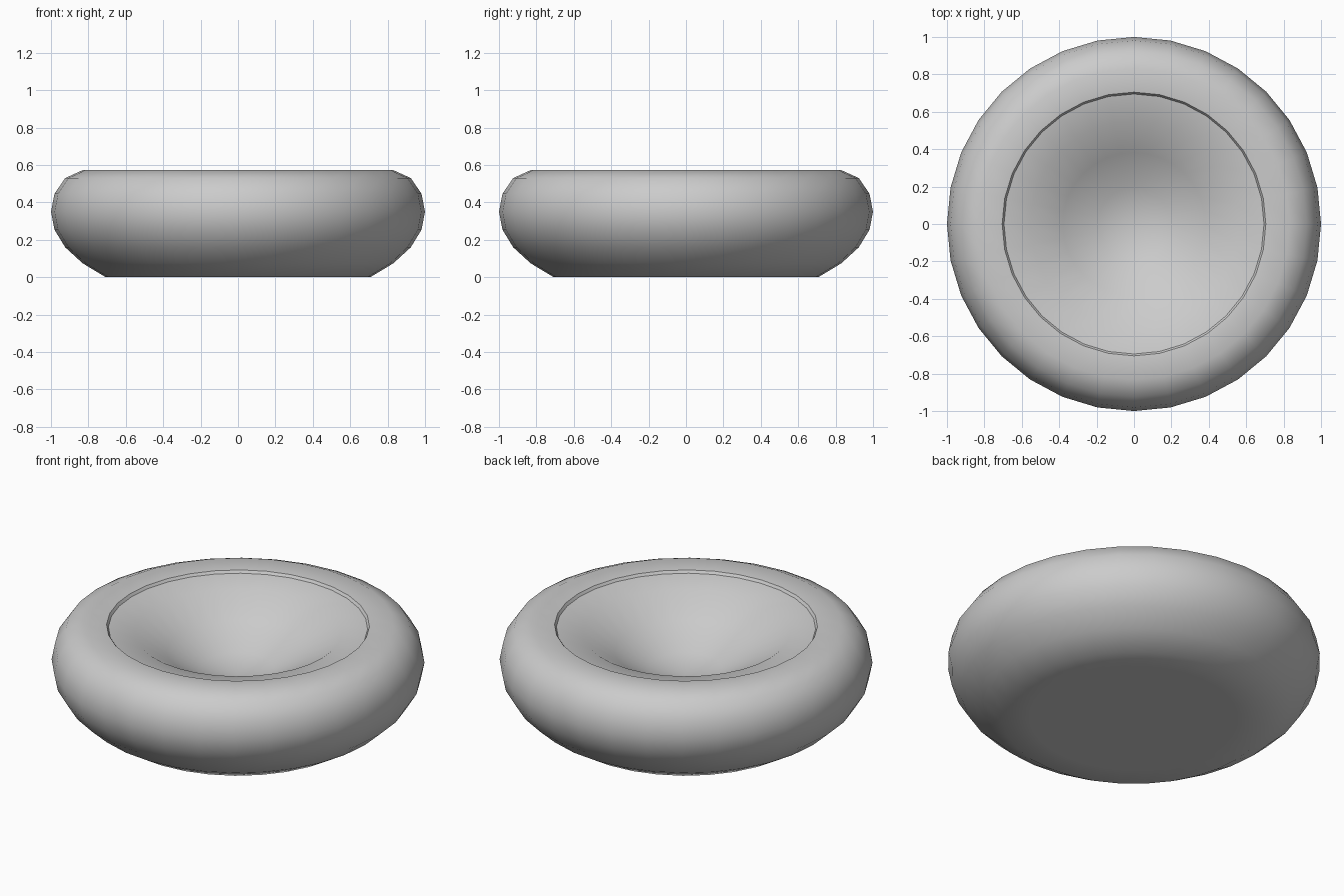
import bpy, bmesh, math

if "Cube" in bpy.data.objects:
    bpy.data.objects.remove(bpy.data.objects["Cube"])

SEGMENTS = 32

# Radii follow the rings of a 16-ring sphere
def ring(k):
    return math.sin(k * math.pi / 16)

# Profile (radius, height): flat base, round flank, soft rim, seam, sunken seat
profile = [(ring(k), 0.0) for k in range(1, 5)]
profile += [(ring(5), 0.075), (ring(6), 0.16), (ring(7), 0.253), (1.0, 0.35)]
profile += [(ring(7), 0.447), (ring(6), 0.53), (ring(5), 0.572)]
profile += [(0.705, 0.56), (0.695, 0.545)]
profile += [(ring(3), 0.518), (ring(2), 0.41), (ring(1), 0.31)]
BASE_Z, SEAT_Z = 0.0, 0.27

bm = bmesh.new()
rings = []
for r, z in profile:
    rings.append([bm.verts.new((r * math.cos(a), r * math.sin(a), z))
                  for a in (2 * math.pi * i / SEGMENTS for i in range(SEGMENTS))])
bottom = bm.verts.new((0, 0, BASE_Z))
seat = bm.verts.new((0, 0, SEAT_Z))

# Skin between rings, with triangle fans at both poles
for i in range(SEGMENTS):
    j = (i + 1) % SEGMENTS
    bm.faces.new((bottom, rings[0][j], rings[0][i]))
    bm.faces.new((seat, rings[-1][i], rings[-1][j]))
    for a, b in zip(rings, rings[1:]):
        bm.faces.new((a[i], a[j], b[j], b[i]))
bmesh.ops.recalc_face_normals(bm, faces=bm.faces)

mesh = bpy.data.meshes.new("round_cushion")
bm.to_mesh(mesh)
bm.free()
cushion = bpy.data.objects.new("round_cushion", mesh)
bpy.context.collection.objects.link(cushion)

# Smooth skin, crisp seam
bpy.context.view_layer.objects.active = cushion
cushion.select_set(True)
bpy.ops.object.shade_smooth_by_angle(angle=math.radians(40))
